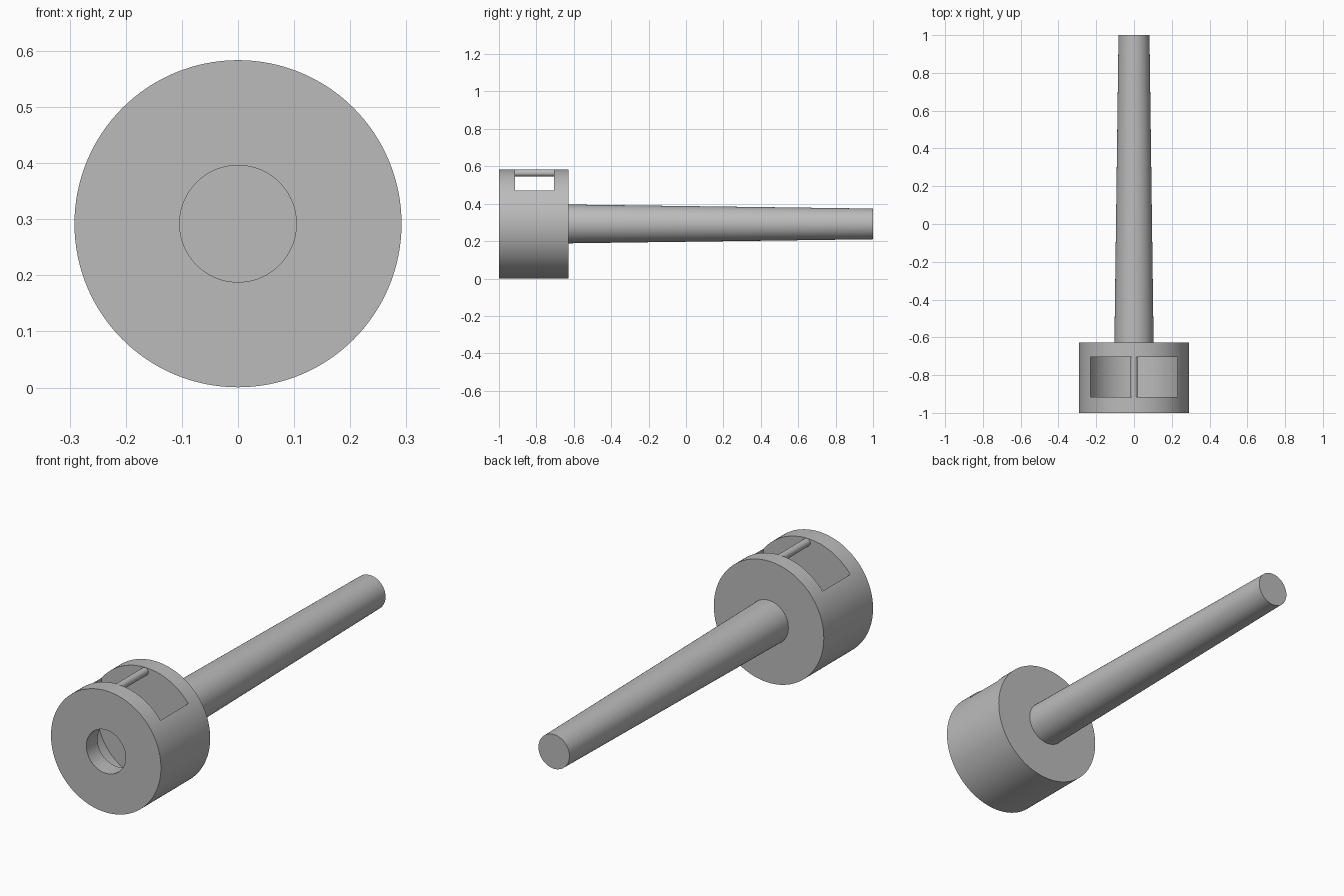
import bpy
from math import pi

if "Cube" in bpy.data.objects:
    bpy.data.objects.remove(bpy.data.objects["Cube"], do_unlink=True)

AXIS_Z = 0.292
DRUM_R = 0.2915
FRONT, BACK = -1.0, -0.627
SLOT_FRONT, SLOT_BACK = -0.915, -0.705

grey = bpy.data.materials.new("plain_grey")
grey.use_nodes = True
grey.diffuse_color = (0.5, 0.5, 0.5, 1)
grey.node_tree.nodes["Principled BSDF"].inputs["Base Color"].default_value = (0.5, 0.5, 0.5, 1)


def rod(name, y0, y1, r0, r1=None, z=AXIS_Z, sides=128):
    """Round bar along y, radius r0 at y0 and r1 at y1."""
    bpy.ops.mesh.primitive_cone_add(
        vertices=sides, radius1=r0, radius2=r0 if r1 is None else r1,
        depth=y1 - y0, location=(0, (y0 + y1) / 2, z), rotation=(-pi / 2, 0, 0))
    ob = bpy.context.object
    ob.name = name
    ob.data.materials.append(grey)
    return ob


def cut(target, cutter):
    """Subtract the cutter from the target and discard it."""
    mod = target.modifiers.new("cut", "BOOLEAN")
    mod.operation = "DIFFERENCE"
    mod.solver = "EXACT"
    mod.object = cutter
    bpy.context.view_layer.objects.active = target
    bpy.ops.object.modifier_apply(modifier=mod.name)
    bpy.data.objects.remove(cutter, do_unlink=True)


# Hollow drum with a round front opening
drum = rod("drum", FRONT, BACK, DRUM_R)
cut(drum, rod("cavity_cutter", SLOT_FRONT, SLOT_BACK, 0.25))
cut(drum, rod("opening_cutter", FRONT - 0.1, -0.8, 0.104))

# Window through the top of the drum wall
bpy.ops.mesh.primitive_cube_add(size=1, location=(0, (SLOT_FRONT + SLOT_BACK) / 2, 0.55))
window = bpy.context.object
window.scale = (0.46, SLOT_BACK - SLOT_FRONT, 0.4)
window.data.materials.append(grey)
cut(drum, window)

# Thin bar dividing the window
bar = rod("window_bar", SLOT_FRONT - 0.01, SLOT_BACK + 0.01, 0.0185, z=0.564, sides=32)

# Tapered handle
handle = rod("handle", BACK - 0.02, 1.0, 0.104, 0.082)

for ob in (drum, bar, handle):
    bpy.ops.object.select_all(action="DESELECT")
    ob.select_set(True)
    bpy.context.view_layer.objects.active = ob
    bpy.ops.object.shade_smooth_by_angle(angle=pi / 6)
